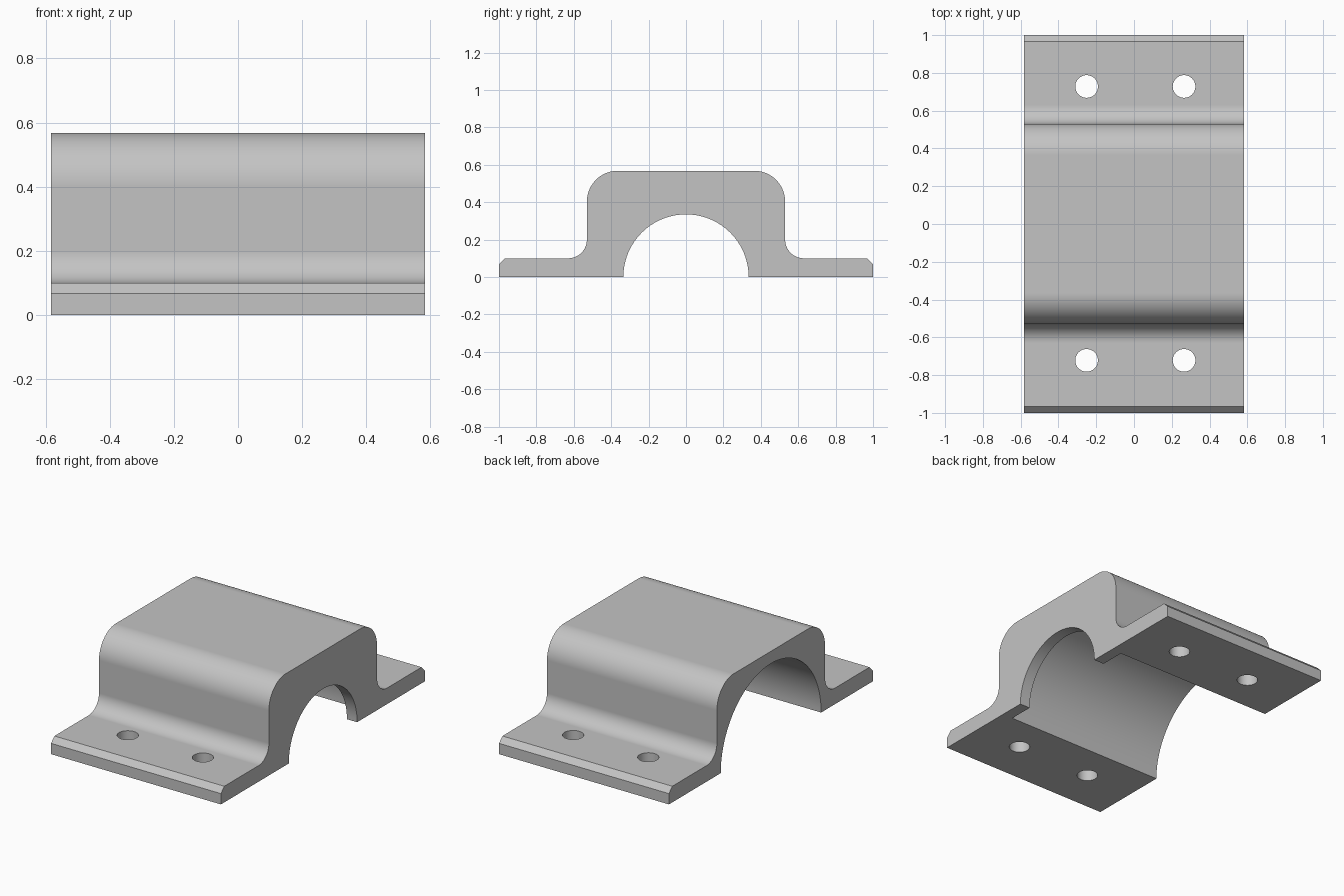
import bpy
import bmesh
import math
from mathutils import Matrix

if "Cube" in bpy.data.objects:
    bpy.data.objects.remove(bpy.data.objects["Cube"], do_unlink=True)

HALF_X = 0.583     # half length along the bore
HEIGHT = 0.568
WALL_Y = 0.53      # outer side of the raised block
FLANGE = 0.1       # flange thickness
LIP = 0.07         # depth of the narrow rim at one end


def material(name, rgb):
    mat = bpy.data.materials.new(name)
    mat.use_nodes = True
    mat.diffuse_color = (*rgb, 1)
    mat.node_tree.nodes["Principled BSDF"].inputs["Base Color"].default_value = (*rgb, 1)
    return mat


def make_object(name, bm):
    bmesh.ops.recalc_face_normals(bm, faces=bm.faces)
    mesh = bpy.data.meshes.new(name)
    bm.to_mesh(mesh)
    bm.free()
    obj = bpy.data.objects.new(name, mesh)
    bpy.context.collection.objects.link(obj)
    return obj


def arc(cy, cz, r, start, end, n=20):
    angles = [math.radians(start + (end - start) * i / n) for i in range(n + 1)]
    return [(cy + r * math.cos(a), cz + r * math.sin(a)) for a in angles]


def cylinder(name, r, depth, centre, axis, segments):
    bm = bmesh.new()
    turn = Matrix.Rotation(math.pi / 2, 4, 'Y') if axis == 'X' else Matrix()
    bmesh.ops.create_cone(bm, cap_ends=True, segments=segments, radius1=r, radius2=r,
                          depth=depth, matrix=Matrix.Translation(centre) @ turn)
    obj = make_object(name, bm)
    obj.hide_render = True
    return obj


# Clamp body: half outline from the flange foot to the crown, mirrored, then extruded
top_r, foot_r, chamfer = 0.165, 0.1, 0.033
half = [(1, 0), (1, FLANGE - chamfer), (1 - chamfer, FLANGE)]
half += arc(WALL_Y + foot_r, FLANGE + foot_r, foot_r, 270, 180)
half += arc(WALL_Y - top_r, HEIGHT - top_r, top_r, 0, 90)
outline = half + [(-y, z) for y, z in reversed(half)]

bm = bmesh.new()
end_face = bm.faces.new([bm.verts.new((-HALF_X, y, z)) for y, z in outline])
swept = bmesh.ops.extrude_face_region(bm, geom=[end_face])["geom"]
bmesh.ops.translate(bm, vec=(2 * HALF_X, 0, 0),
                    verts=[g for g in swept if isinstance(g, bmesh.types.BMVert)])
body = make_object("clamp_body", bm)
body.data.materials.append(material("plain grey", (0.55, 0.55, 0.55)))

# Cutters: narrow rim opening, wide bore behind it, four bolt holes
cutters = [
    cylinder("rim_cutter", 0.335, 3, (0, 0, 0), 'X', 96),
    cylinder("bore_cutter", 0.492, 2, (HALF_X - LIP - 1, 0, 0), 'X', 128),
]
for x in (-0.251, 0.265):
    for y in (-0.722, 0.728):
        cutters.append(cylinder("bolt_hole_cutter", 0.06, 1, (x, y, 0), 'Z', 48))

for cutter in cutters:
    mod = body.modifiers.new("cut", 'BOOLEAN')
    mod.operation = 'DIFFERENCE'
    mod.solver = 'EXACT'
    mod.object = cutter

# Bake the cuts, remove the cutters and smooth the curved surfaces
bpy.context.view_layer.update()
graph = bpy.context.evaluated_depsgraph_get()
result = bpy.data.meshes.new_from_object(body.evaluated_get(graph))
body.modifiers.clear()
body.data = result
for cutter in cutters:
    bpy.data.objects.remove(cutter, do_unlink=True)

bpy.ops.object.select_all(action='DESELECT')
body.select_set(True)
bpy.context.view_layer.objects.active = body
bpy.ops.object.shade_smooth_by_angle(angle=math.radians(30))
weighted = body.modifiers.new("even_shading", 'WEIGHTED_NORMAL')
weighted.keep_sharp = True
